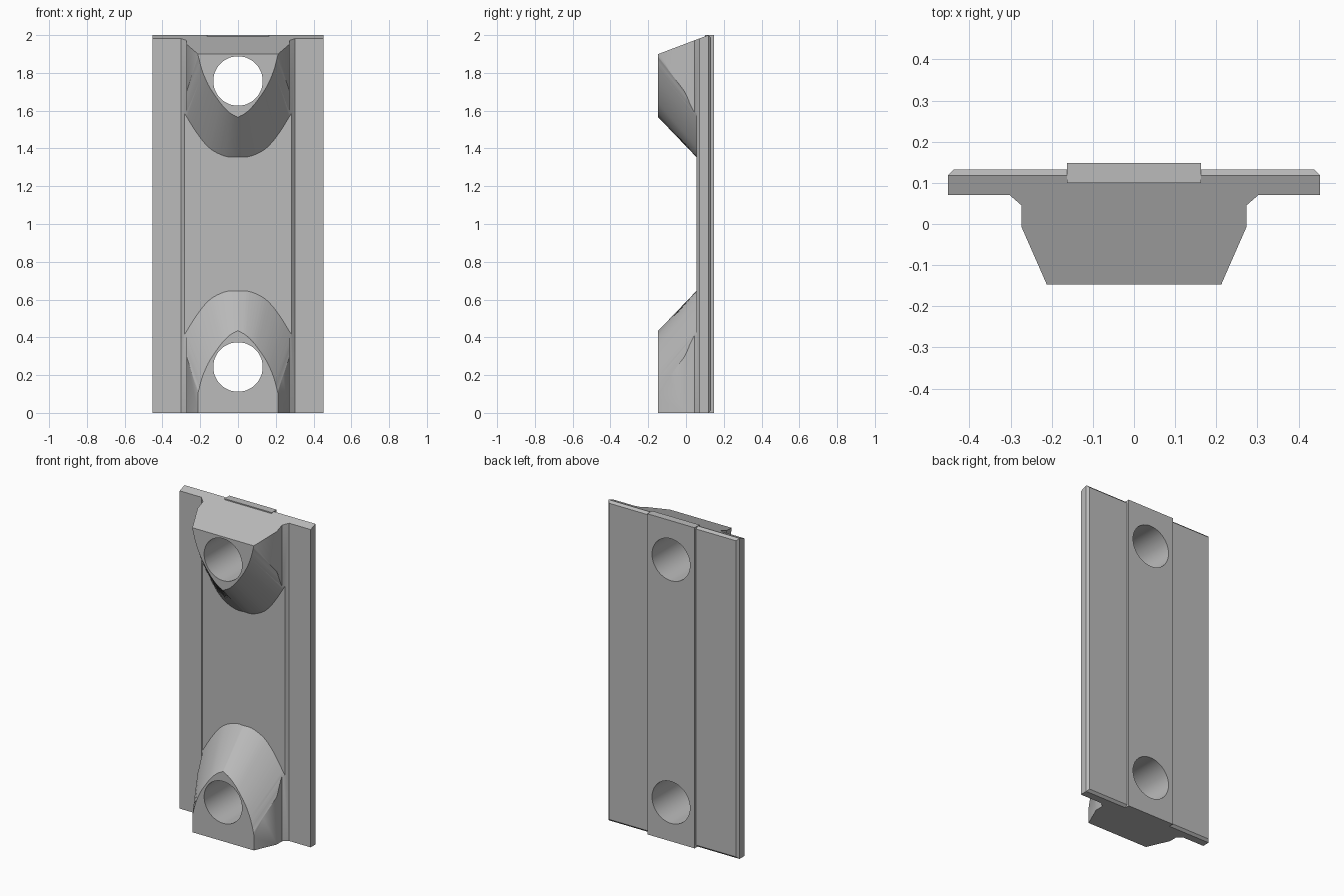
import bpy, bmesh, math
from mathutils import Vector

cube = bpy.data.objects.get("Cube")
if cube:
    bpy.data.objects.remove(cube, do_unlink=True)

grey = bpy.data.materials.new("plain grey")
grey.use_nodes = True
grey.diffuse_color = (0.5, 0.5, 0.5, 1)
grey.node_tree.nodes["Principled BSDF"].inputs["Base Color"].default_value = (0.5, 0.5, 0.5, 1)


def loft(name, ring_a, ring_b):
    """Closed solid between two matching rings of points."""
    bm = bmesh.new()
    a = [bm.verts.new(p) for p in ring_a]
    b = [bm.verts.new(p) for p in ring_b]
    n = len(a)
    bm.faces.new(a)
    bm.faces.new(b[::-1])
    for i in range(n):
        j = (i + 1) % n
        bm.faces.new((a[j], a[i], b[i], b[j]))
    bmesh.ops.recalc_face_normals(bm, faces=bm.faces)
    mesh = bpy.data.meshes.new(name)
    bm.to_mesh(mesh)
    bm.free()
    mesh.materials.append(grey)
    obj = bpy.data.objects.new(name, mesh)
    bpy.context.scene.collection.objects.link(obj)
    return obj


def box(name, lo, hi):
    ring = [(lo[0], lo[1]), (hi[0], lo[1]), (hi[0], hi[1]), (lo[0], hi[1])]
    return loft(name, [(x, y, lo[2]) for x, y in ring], [(x, y, hi[2]) for x, y in ring])


def combine(obj, tool, operation):
    """Apply a boolean and discard the tool."""
    mod = obj.modifiers.new("boolean", 'BOOLEAN')
    mod.operation, mod.solver, mod.object = operation, 'EXACT', tool
    bpy.context.view_layer.update()
    graph = bpy.context.evaluated_depsgraph_get()
    mesh = bpy.data.meshes.new_from_object(obj.evaluated_get(graph))
    obj.modifiers.clear()
    obj.data = mesh
    bpy.data.objects.remove(tool, do_unlink=True)


def smooth_curve(points, steps=4):
    """Catmull-Rom refinement of an open line."""
    p = [Vector(q) for q in points]
    p = [2 * p[0] - p[1]] + p + [2 * p[-1] - p[-2]]
    out = []
    for i in range(1, len(p) - 2):
        a, b, c, d = p[i - 1:i + 3]
        for s in range(steps):
            t = s / steps
            out.append(0.5 * (2 * b + (c - a) * t + (2 * a - 5 * b + 4 * c - d) * t ** 2
                              + (3 * b - a - 3 * c + d) * t ** 3))
    return out + [p[-2]]


# Bracket: full cross-section extruded upward
half = [(0.212, -0.147), (0.273, -0.008), (0.273, 0.045), (0.303, 0.071),
        (0.452, 0.071), (0.452, 0.118), (0.438, 0.132)]
section = half + [(-x, y) for x, y in reversed(half)]
bracket = loft("bracket", [(x, y, -0.1) for x, y in section], [(x, y, 2.1) for x, y in section])

# Boss outlines, half of each: (x, z) at the front, (x, z) at the base
outline = smooth_curve([
    (0.0, 0.435, 0.0, 0.645), (0.04, 0.413, 0.06, 0.643), (0.08, 0.375, 0.13, 0.613),
    (0.12, 0.322, 0.18, 0.568), (0.155, 0.267, 0.23, 0.5), (0.185, 0.2, 0.27, 0.435),
    (0.205, 0.13, 0.295, 0.39), (0.213, 0.06, 0.315, 0.3), (0.216, -0.3, 0.33, -0.3)])
outline += [Vector((-p[0], p[1], -p[2], p[3])) for p in reversed(outline[1:])]


def boss(name, flip):
    def ring(t):
        y = -0.147 + 0.202 * t
        pts = [(p[0] + (p[2] - p[0]) * t, p[1] + (p[3] - p[1]) * t) for p in outline]
        return [(x, y, 2 - z if flip else z) for x, z in pts]
    return loft(name, ring(-0.2), ring(1.1))


# Recess between the two bosses
recess = box("recess", (-0.4, -0.17, -0.15), (0.4, 0.055, 2.15))
for flip in (False, True):
    combine(recess, boss("boss", flip), 'DIFFERENCE')
combine(bracket, recess, 'DIFFERENCE')

# Sloped top, flat foot and bevelled rear edges
side = [(-0.3, 0), (0.118, 0), (0.14, 0.022), (0.14, 1.978), (0.118, 2), (-0.3, 1.842)]
combine(bracket, loft("envelope", [(-1, y, z) for y, z in side], [(1, y, z) for y, z in side]),
        'INTERSECT')

# Raised strip down the back
combine(bracket, box("rear_strip", (-0.163, 0.1, 0), (0.163, 0.148, 2)), 'UNION')

# Screw holes
for z in (0.243, 1.757):
    circle = [(0.131 * math.cos(math.tau * i / 48), z + 0.131 * math.sin(math.tau * i / 48))
              for i in range(48)]
    combine(bracket, loft("hole", [(x, -0.5, h) for x, h in circle],
                          [(x, 0.5, h) for x, h in circle]), 'DIFFERENCE')

bpy.ops.object.select_all(action='DESELECT')
bracket.select_set(True)
bpy.context.view_layer.objects.active = bracket
bpy.ops.object.shade_smooth_by_angle(angle=math.radians(25))
